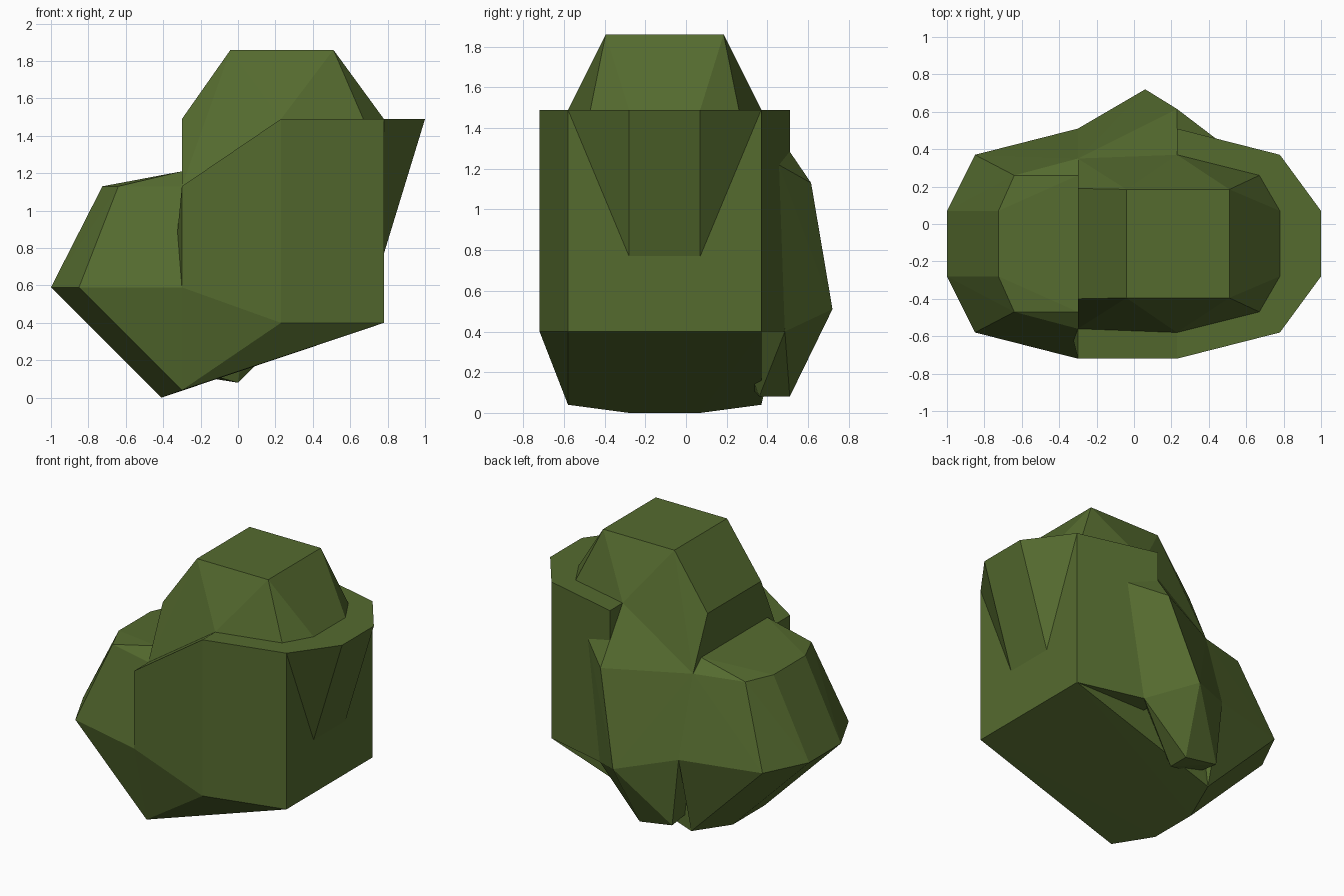
import bpy, bmesh

if "Cube" in bpy.data.objects:
    bpy.data.objects.remove(bpy.data.objects["Cube"])

YC = -0.105  # symmetry plane of the main clumps

leaf = bpy.data.materials.new("olive_green")
leaf.diffuse_color = (0.0908, 0.147, 0.0284, 1)
leaf.use_nodes = True
leaf.node_tree.nodes["Principled BSDF"].inputs["Base Color"].default_value = leaf.diffuse_color


def pair(x, h, *zs):
    """Points mirrored front/back at half-depth h."""
    return [(x, YC + s * h, z) for z in zs for s in (-1, 1)]


def clump(name, pts):
    """Faceted leaf clump: convex hull of a few corner points."""
    bm = bmesh.new()
    for p in pts:
        bm.verts.new(p)
    r = bmesh.ops.convex_hull(bm, input=bm.verts)
    junk = {v for v in r["geom_interior"] + r["geom_unused"] if isinstance(v, bmesh.types.BMVert)}
    bmesh.ops.delete(bm, geom=list(junk), context='VERTS')
    bmesh.ops.dissolve_limit(bm, angle_limit=0.01, verts=bm.verts, edges=bm.edges)
    bmesh.ops.recalc_face_normals(bm, faces=bm.faces)
    me = bpy.data.meshes.new(name)
    bm.to_mesh(me)
    bm.free()
    me.materials.append(leaf)
    ob = bpy.data.objects.new(name, me)
    bpy.context.collection.objects.link(ob)
    return ob


# central mass with flat front and sloping underside
core = clump("bush",
    [(-.3, -.72, .59), (-.3, -.72, 1.13), (.23, -.72, .4), (.23, -.72, 1.49),
     (.23, .37, 1.49)]
    + pair(.78, .475, .4, 1.49) + pair(-.3, .475, .04)
    + pair(-.41, .175, 0) + [(-.3, .35, 1.13)])

parts = [
    # low clump on the left
    clump("left_clump",
        pair(-1, .175, .59) + pair(-.85, .475, .59) + pair(-.3, .615, .59)
        + pair(-.725, .175, 1.13) + pair(-.64, .365, 1.13) + pair(-.3, .455, 1.13)
        + pair(-.3, .365, 1.21) + pair(-.41, .175, 0) + pair(-.3, .475, .04)
        + [(0, YC, .7)]),
    # crown
    clump("crown",
        pair(-.04, .29, 1.86) + pair(.51, .29, 1.86) + pair(-.3, .295, 1.49)
        + pair(.23, .475, 1.49) + pair(.67, .365, 1.49) + pair(.78, .175, 1.49)
        + pair(-.3, .455, 1.13) + [(.2, YC, .9)]),
    # overhang on the right
    clump("right_overhang",
        pair(.78, .475, 1.49) + pair(1, .175, 1.49) + pair(.78, .175, .77)
        + pair(.5, .2, 1.2)),
    # ledge at the back
    clump("back_ledge",
        [(x, y, z) for x, y in ((.23, .2), (.23, .51), (.78, .37), (.78, .2))
         for z in (.4, 1.49)]),
    # hanging clump at the back
    clump("back_clump",
        [(.23, .615, 1.13), (.06, .72, .51), (.44, .455, 1.22), (.325, .486, .4),
         (0, .51, .08), (0, .36, .08), (-.25, .51, .12), (-.3, .51, .59),
         (-.3, .35, 1.13), (.23, .37, 1.49), (-.25, .3, .15), (.1, .1, .8)]),
]

# fuse the clumps into one faceted bush
for p in parts:
    m = core.modifiers.new(p.name, 'BOOLEAN')
    m.operation, m.solver, m.object = 'UNION', 'EXACT', p
bpy.context.view_layer.update()
dg = bpy.context.evaluated_depsgraph_get()
fused = bpy.data.meshes.new_from_object(core.evaluated_get(dg))
core.modifiers.clear()
core.data = fused
for p in parts:
    bpy.data.objects.remove(p)
core.data.materials.clear()
core.data.materials.append(leaf)
for f in core.data.polygons:
    f.material_index = 0
    f.use_smooth = False
